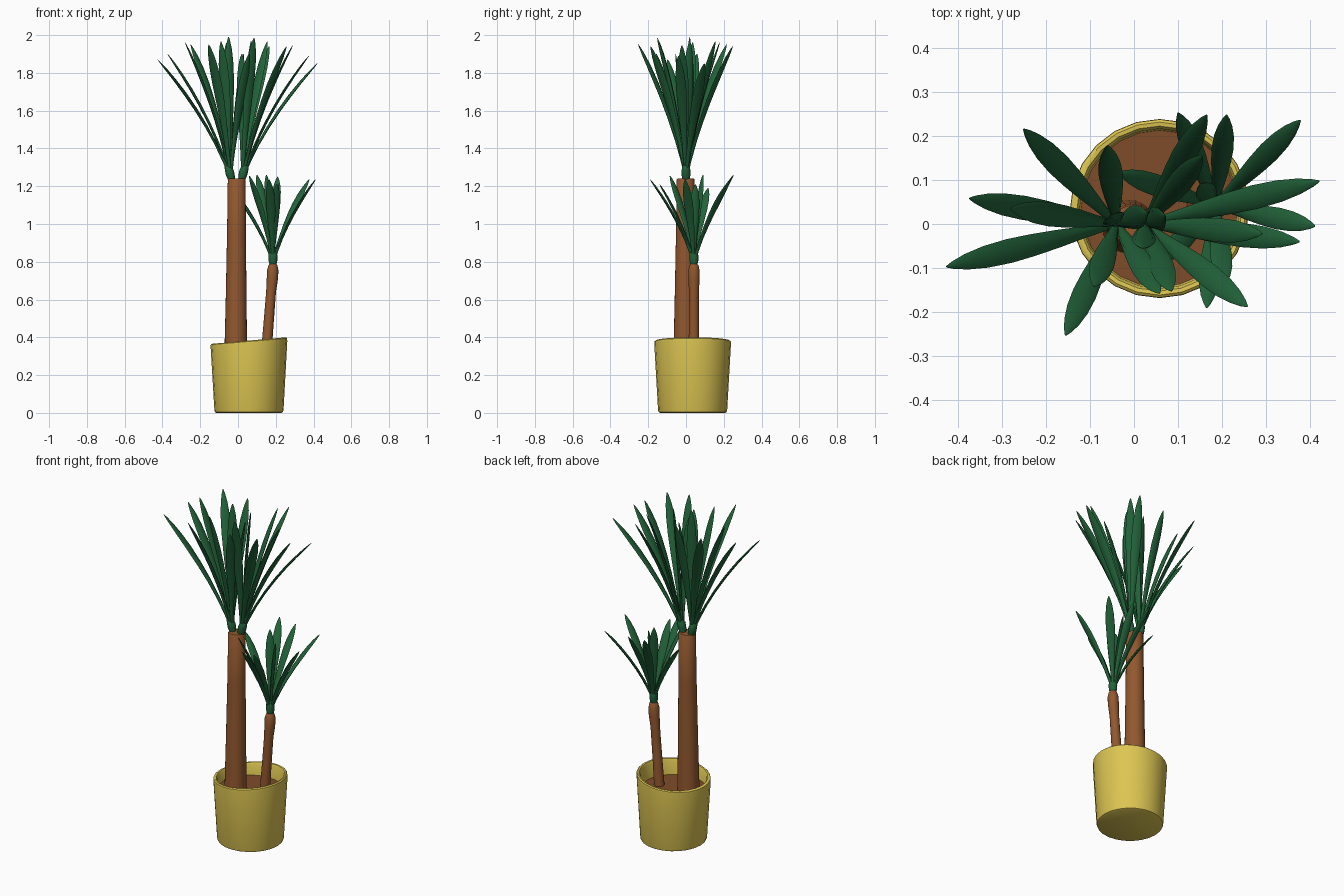
import bpy, bmesh, math
from mathutils import Vector

if "Cube" in bpy.data.objects:
    bpy.data.objects.remove(bpy.data.objects["Cube"])


def material(name, rgb):
    m = bpy.data.materials.new(name)
    m.diffuse_color = (*rgb, 1)
    m.use_nodes = True
    m.node_tree.nodes["Principled BSDF"].inputs["Base Color"].default_value = m.diffuse_color
    return m


GREEN = material("leaf green", (0.016, 0.125, 0.042))
BROWN = material("trunk brown", (0.29, 0.098, 0.028))
SOIL = material("soil brown", (0.21, 0.072, 0.022))
YELLOW = material("pot yellow", (0.72, 0.56, 0.085))


def finish(bm, name, mat, angle=40):
    bmesh.ops.recalc_face_normals(bm, faces=bm.faces)
    me = bpy.data.meshes.new(name)
    bm.to_mesh(me)
    bm.free()
    me.materials.append(mat)
    ob = bpy.data.objects.new(name, me)
    bpy.context.collection.objects.link(ob)
    bpy.context.view_layer.objects.active = ob
    ob.select_set(True)
    bpy.ops.object.shade_smooth_by_angle(angle=math.radians(angle))
    ob.select_set(False)
    return ob


def loft(bm, rings):
    """Skin a list of closed point rings and cap both ends."""
    vs = [[bm.verts.new(p) for p in r] for r in rings]
    n = len(vs[0])
    for a, b in zip(vs, vs[1:]):
        for i in range(n):
            j = (i + 1) % n
            bm.faces.new((a[i], a[j], b[j], b[i]))
    bm.faces.new(vs[0][::-1])
    bm.faces.new(vs[-1])


def circle(x, y, z, r, n=24, tilt=0.0):
    out = []
    for i in range(n):
        a = 2 * math.pi * i / n
        out.append((x + r * math.cos(a), y + r * math.sin(a), z + tilt * r * math.cos(a)))
    return out


def round_part(name, mat, sections, n=24):
    bm = bmesh.new()
    loft(bm, [circle(*s, n=n) for s in sections])
    return finish(bm, name, mat)


# Pot: turned profile whose rim leans slightly up towards +x
PX, PY = 0.058, 0.035
profile = [(0.172, 0.0), (0.180, 0.004), (0.183, 0.015), (0.203, 0.365), (0.202, 0.378),
           (0.196, 0.383), (0.187, 0.382), (0.181, 0.372), (0.176, 0.27)]
bm = bmesh.new()
loft(bm, [circle(PX, PY, z, r, 24, 0.085 * max(0, (z - 0.28) / 0.1) if z > 0.3 else 0)
          for r, z in profile])
finish(bm, "pot", YELLOW)

# Soil
round_part("soil", SOIL, [(PX, PY, 0.26, 0.175), (PX, PY, 0.30, 0.179)])

# Trunks
round_part("tall_trunk", BROWN, [(-0.012, -0.006, 0.28, 0.061), (-0.010, -0.005, 0.60, 0.055),
                                 (-0.008, -0.003, 0.95, 0.050), (-0.007, -0.002, 1.235, 0.047),
                                 (-0.007, -0.002, 1.241, 0.043)])
round_part("short_trunk", BROWN, [(0.147, 0.042, 0.28, 0.029), (0.160, 0.042, 0.45, 0.027),
                                  (0.175, 0.042, 0.64, 0.026), (0.182, 0.042, 0.71, 0.030),
                                  (0.184, 0.042, 0.755, 0.030), (0.185, 0.042, 0.78, 0.024),
                                  (0.185, 0.042, 0.79, 0.018)], 16)

# Leaf outline: position along the leaf, half width, half thickness
OUTLINE = [(0, .010, .008), (.12, .010, .008), (.27, .014, .007), (.42, .020, .007),
           (.57, .025, .007), (.70, .0275, .007), (.82, .025, .006), (.91, .018, .005),
           (.97, .009, .003), (1, .002, .001)]


def leaf(bm, base, tip, scale):
    """Lens-section blade that rises steeply, then arches outwards."""
    base, tip = Vector(base), Vector(tip)
    d = tip - base
    mid = base + Vector((d.x * 0.33, d.y * 0.33, d.z * 0.53))
    side = Vector((-d.y, d.x, 0)).normalized()
    rings = []
    for t, w, h in OUTLINE:
        p = base * (1 - t) ** 2 + mid * 2 * t * (1 - t) + tip * t * t
        tangent = ((mid - base) * (1 - t) + (tip - mid) * t).normalized()
        up = side.cross(tangent)
        rings.append([p + side * w * scale * math.cos(a) + up * h * math.sin(a)
                      for a in (2 * math.pi * k / 8 for k in range(8))])
    loft(bm, rings)


# Crowns: base point, leaf width scale, leaf tips
crowns = {
    "left_crown": ((-0.040, 0.0, 1.25), 1.0, [
        (-0.425, -0.097, 1.87), (-0.373, 0.058, 1.90), (-0.28, 0.035, 1.96),
        (-0.25, 0.215, 1.95), (-0.155, -0.252, 1.95), (-0.06, 0.178, 1.96),
        (-0.09, -0.142, 1.965), (0.058, -0.157, 1.90), (0.03, 0.025, 1.90),
        (-0.05, 0.02, 1.99)]),
    "right_crown": ((0.025, 0.0, 1.25), 1.0, [
        (0.42, 0.097, 1.85), (0.375, -0.04, 1.89), (0.29, -0.022, 1.945),
        (0.257, -0.187, 1.94), (0.085, -0.152, 1.985), (0.165, 0.247, 1.94),
        (0.155, 0.155, 1.965), (0.02, -0.055, 1.90), (0.07, 0.02, 1.97)]),
    "short_crown": ((0.185, 0.042, 0.80), 0.9, [
        (0.41, -0.005, 1.235), (0.377, 0.235, 1.235), (0.21, 0.247, 1.25),
        (0.10, 0.252, 1.26), (-0.035, 0.117, 1.19), (0.06, -0.085, 1.255),
        (0.165, -0.19, 1.235), (0.205, -0.14, 1.21), (0.15, 0.09, 1.26),
        (0.215, 0.05, 1.21)]),
}
for name, (base, scale, tips) in crowns.items():
    bm = bmesh.new()
    for tip in tips:
        leaf(bm, base, tip, scale)
    finish(bm, name + "_leaves", GREEN, 60)
    # Bulging sheath where the leaves meet the trunk
    x, y, z = base
    lean = -0.012 if name == "left_crown" else 0.012 if name == "right_crown" else 0
    round_part(name + "_sheath", GREEN, [
        (x - lean * .5, y, z - .02, .017), (x, y, z + .005, .023), (x + lean * .4, y, z + .03, .024),
        (x + lean, y, z + .055, .020), (x + lean * 1.2, y, z + .068, .010)], 12)
